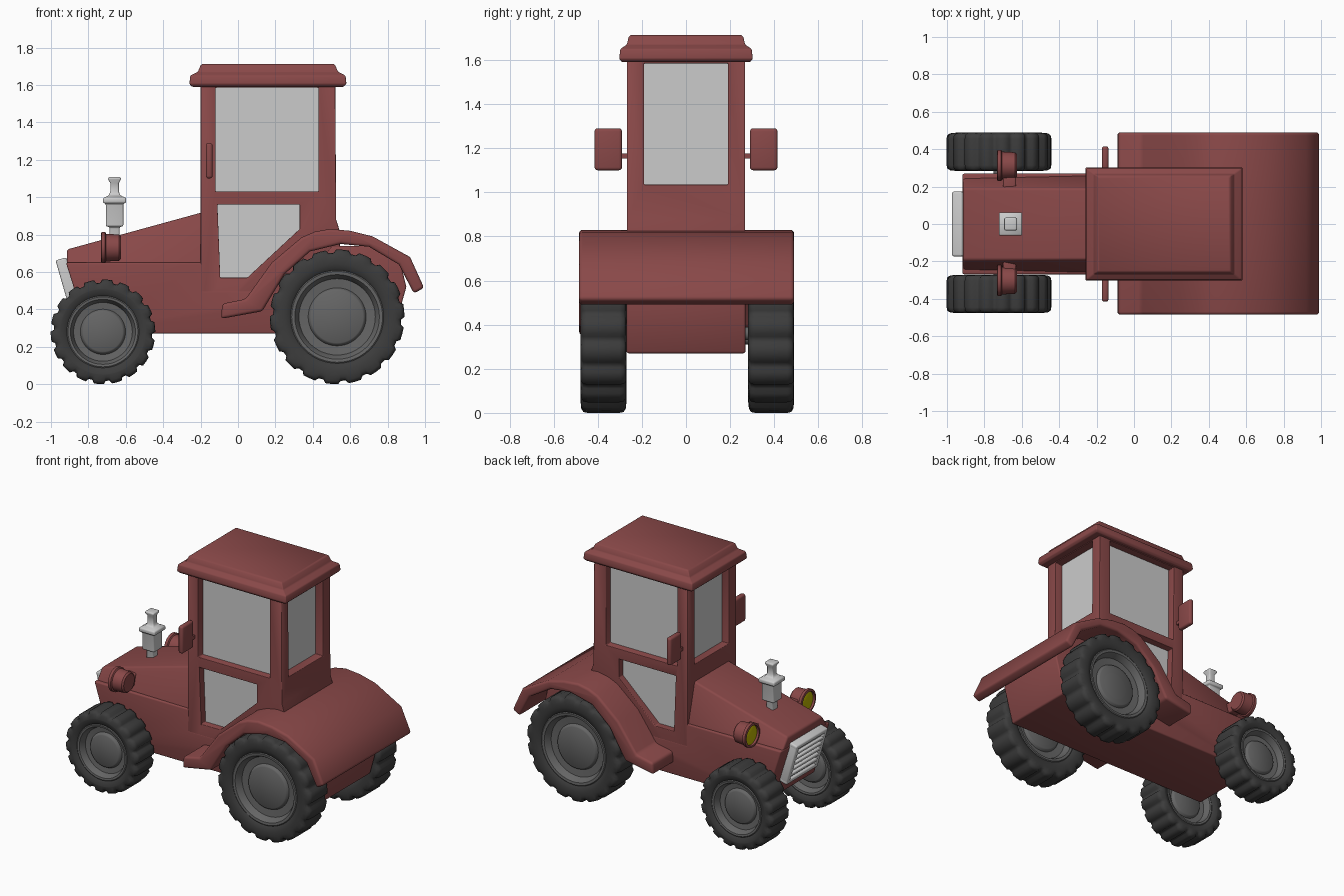
import bpy, bmesh, math
from mathutils import Vector, Matrix

if "Cube" in bpy.data.objects:
    bpy.data.objects.remove(bpy.data.objects["Cube"])


def material(name, r, g, b):
    m = bpy.data.materials.new(name)
    m.diffuse_color = (r, g, b, 1)
    m.use_nodes = True
    m.node_tree.nodes["Principled BSDF"].inputs["Base Color"].default_value = m.diffuse_color
    return m


RED = material("red_paint", 0.25, 0.065, 0.065)
RUBBER = material("rubber", 0.045, 0.045, 0.045)
RIM = material("rim_grey", 0.13, 0.13, 0.13)
LAMP = material("lamp_yellow", 0.5, 0.45, 0.0)


def finish(name, bm, mat=None, bevel=0, cutters=(), angle=40):
    bmesh.ops.remove_doubles(bm, verts=bm.verts, dist=1e-5)
    bmesh.ops.recalc_face_normals(bm, faces=bm.faces)
    me = bpy.data.meshes.new(name)
    bm.to_mesh(me)
    bm.free()
    ob = bpy.data.objects.new(name, me)
    bpy.context.collection.objects.link(ob)
    if mat:
        me.materials.append(mat)
    for c in cutters:
        mod = ob.modifiers.new("cut", 'BOOLEAN')
        mod.operation, mod.object = 'DIFFERENCE', c
        c.hide_render = True
    if bevel:
        mod = ob.modifiers.new("bevel", 'BEVEL')
        mod.width, mod.segments = bevel, 3
        mod.limit_method, mod.angle_limit = 'ANGLE', math.radians(40)
    bpy.ops.object.select_all(action='DESELECT')
    ob.select_set(True)
    bpy.context.view_layer.objects.active = ob
    if ob.modifiers:
        bpy.ops.object.convert(target='MESH')
    bpy.ops.object.shade_smooth_by_angle(angle=math.radians(angle))
    return ob


def loft(name, rings, mat=None, bevel=0, cutters=()):
    """Skin a list of equal-length point rings and cap both ends."""
    bm = bmesh.new()
    vs = [[bm.verts.new(p) for p in ring] for ring in rings]
    n = len(vs[0])
    for a, b in zip(vs, vs[1:]):
        for i in range(n):
            j = (i + 1) % n
            bm.faces.new((a[i], a[j], b[j], b[i]))
    bm.faces.new(vs[0])
    bm.faces.new(vs[-1])
    return finish(name, bm, mat, bevel, cutters)


def prism(name, pts, y0, y1, mat=None, bevel=0, cutters=()):
    return loft(name, [[(x, y, z) for x, z in pts] for y in (y0, y1)], mat, bevel, cutters)


def rect(x0, x1, y0, y1, z):
    return [(x0, y0, z), (x1, y0, z), (x1, y1, z), (x0, y1, z)]


def box(name, x0, x1, y0, y1, z0, z1, mat=None, bevel=0):
    return loft(name, [rect(x0, x1, y0, y1, z) for z in (z0, z1)], mat, bevel)


def lathe(name, prof, angles, mat, centre, axis='Y', closed=False, lug=None):
    """Revolve (radius, offset) points about a horizontal axis."""
    bm = bmesh.new()
    rings = []
    for a, low in angles:
        ring = []
        for r, t in prof:
            if lug and low and r > lug[0]:
                r -= lug[1]
            p = (r * math.cos(a), t, r * math.sin(a))
            if axis == 'X':
                p = (t, p[0], p[2])
            ring.append(bm.verts.new(Vector(centre) + Vector(p)))
        rings.append(ring)
    m = len(prof)
    for i, a in enumerate(rings):
        b = rings[(i + 1) % len(rings)]
        for k in range(m if closed else m - 1):
            k2 = (k + 1) % m
            bm.faces.new([a[k], a[k2], b[k2], b[k]])
    bmesh.ops.dissolve_degenerate(bm, dist=1e-6, edges=bm.edges)
    return finish(name, bm, mat, angle=60 if lug else 40)


def even(n):
    return [(2 * math.pi * i / n, False) for i in range(n)]


def wheel(name, x, y, R, rim, hub, w, lugs):
    c = (x, y, R)
    angles = [(2 * math.pi * (i + f) / lugs, low) for i in range(lugs)
              for f, low in ((0, 0), (.27, 0), (.54, 0), (.66, 1), (.88, 1))]
    half = [(rim - .01, .75 * w), (rim + .015, .93 * w), (rim + .04, w), (R - .05, w),
            (R - .02, .97 * w), (R - .004, .88 * w), (R, .7 * w)]
    lathe(name + "_tyre", half + [(r, -t) for r, t in reversed(half)], angles,
          RUBBER, c, closed=True, lug=(R - .03, .017))
    half = [(0, .6 * w), (hub - .008, .6 * w), (hub, .55 * w), (hub + .008, .4 * w),
            (rim * .84, .45 * w), (rim * .9, .78 * w), (rim * .93, .88 * w),
            (rim, .9 * w), (rim + .015, .8 * w)]
    lathe(name + "_rim", half + [(r, -t) for r, t in reversed(half)], even(48), RIM, c)


# Lower body and hood
prism("body", [(-.92, .65), (-.19, .65), (-.19, .5), (.3, .5), (.5, .74), (.7, .74),
               (.87, .645), (.9, .52), (.83, .27), (-.8, .27)], -.2695, .2695, RED, .01)
loft("hood", [[(x, -h, .64), (x, -.19, z), (x, .19, z), (x, h, .64)]
              for x, h, z in ((-.915, .25, .72), (-.15, .262, .93))], RED, .012)

# Cabin frame with window openings
upper = box("side_window_cutter", -.12, .43, -1, 1, 1.03, 1.585)
ends = box("end_window_cutter", -1, 1, -.19, .19, 1.035, 1.585)
door = prism("door_window_cutter", [(-.11, .96), (.33, .96), (.33, .83), (.05, .57), (-.095, .57)], -1, 1)
prism("cabin", [(-.2, .28), (.5, .28), (.55, .8), (.525, .88), (.52, 1.61), (-.2, 1.61)],
      -.268, .268, RED, .024, (upper, ends, door))
for c in (upper, ends, door):
    bpy.data.objects.remove(c)
box("upper_glass", -.145, .462, -.215, .215, 1.0, 1.6)
prism("door_glass", [(-.13, .98), (.35, .98), (.35, .82), (.06, .55), (-.115, .55)], -.22, .22)

# Roof
loft("roof", [rect(.16 - a, .16 + a, -b, b, z) for a, b, z in
              ((.405, .29, 1.59), (.42, .303, 1.605), (.415, .298, 1.65), (.375, .268, 1.67),
               (.36, .26, 1.705), (.35, .25, 1.713))], RED, .006)

# Rear fender spanning both wheels
prism("fender", [(-.085, .43), (.04, .455), (.18, .65), (.34, .785), (.41, .815), (.49, .83),
                 (.6, .82), (.72, .79), (.92, .68), (.995, .515), (.94, .485), (.86, .64),
                 (.70, .735), (.55, .75), (.385, .71), (.25, .59), (.13, .39), (-.09, .35)],
      -.485, .49, RED, .016)

# Grille, built upright then leaned back
lean = Matrix.Translation((-.905, 0, .525)) @ Matrix.Rotation(math.radians(-16), 4, 'Y')
parts = [box("grille_panel", -.012, .04, -.15, .15, -.13, .13)]
for s in (-1, 1):
    parts.append(box("grille_side", -.03, .03, s * .155 - .018, s * .155 + .018, -.15, .15, None, .01))
    parts.append(box("grille_rail", -.03, .03, -.173, .173, s * .135 - .016, s * .135 + .016, None, .01))
for i in range(5):
    z = -.084 + i * .042
    parts.append(box("grille_bar", -.03, .01, -.15, .15, z - .011, z + .011, None, .006))
for p in parts:
    p.matrix_world = lean

# Exhaust stack
loft("exhaust", [rect(-.66 - h, -.66 + h, -h, h, z) for h, z in
                 ((.027, .77), (.027, .84), (.047, .845), (.047, .965), (.062, .97), (.062, .995),
                  (.03, 1.01), (.023, 1.03), (.023, 1.075), (.034, 1.095), (.034, 1.108))], None, .009)

for s, side in ((-1, "left"), (1, "right")):
    # Headlights
    c = (-.68, s * .308 + .005, .73)
    lathe(side + "_headlight", [(0, .055), (.06, .055), (.07, .045), (.074, -.025), (.083, -.03),
                                (.083, -.05), (.068, -.053), (.066, -.035), (0, -.035)],
          even(32), RED, c, 'X')
    lathe(side + "_lamp_glass", [(0, -.048), (.045, -.046), (.068, -.038), (.06, -.03), (0, -.03)],
          even(32), LAMP, c, 'X')
    y0, y1 = sorted((s * .17, s * .27))
    box(side + "_headlight_mount", -.7, -.63, y0, y1, .68, .76, RED, .01)
    # Mirrors
    y0, y1 = sorted((s * .29, s * .415))
    box(side + "_mirror", -.172, -.136, y0, y1, 1.1, 1.29, RED, .014)
    y0, y1 = sorted((s * .25, s * .3))
    box(side + "_mirror_arm", -.165, -.143, y0, y1, 1.153, 1.177, RED)
    # Wheels
    y = s * .38 + .006
    wheel(side + "_front_wheel", -.722, y, .28, .187, .113, .102, 18)
    wheel(side + "_rear_wheel", .53, y, .36, .243, .147, .104, 18)

# Axles
for name, x, z in (("front_axle", -.722, .34), ("rear_axle", .53, .36)):
    lathe(name, [(0, -.34), (.03, -.34), (.03, .34), (0, .34)], even(24), RIM, (x, 0, z))
